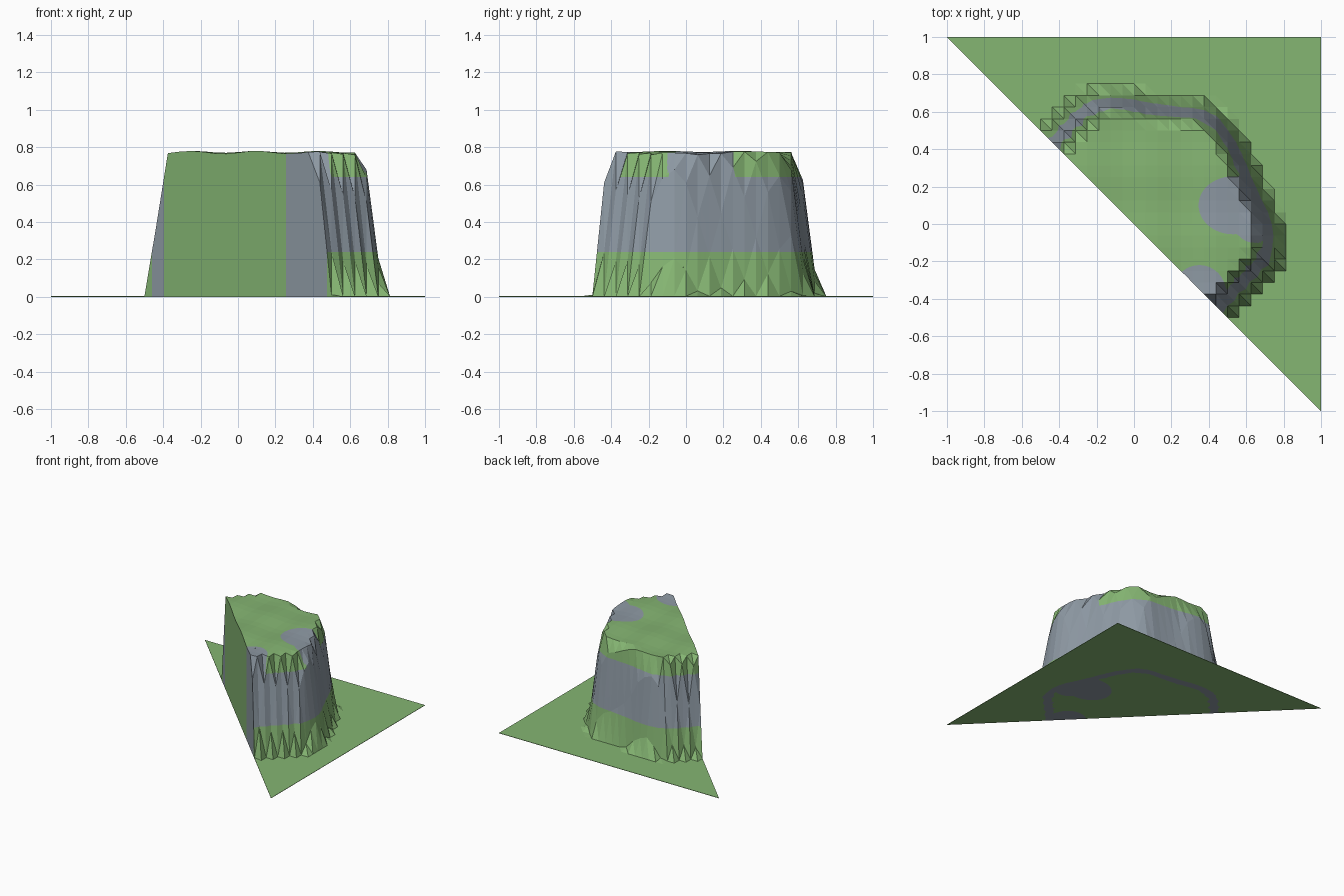
import bpy, math
from mathutils import Vector
from mathutils.geometry import intersect_point_line

if "Cube" in bpy.data.objects:
    bpy.data.objects.remove(bpy.data.objects["Cube"])

N, SUB = 32, 4            # grid cells per side, fine splits for the rock boundary
STEP = 2 / N
TOP, RAMP, GROUND = 0.772, 0.14, 0.003

# Line halfway up the cliff, seen from above
RIM = [Vector(p) for p in [
    (-.5, .3), (-.437, .437), (-.366, .516), (-.29, .596), (-.206, .644), (-.12, .657),
    (-.02, .65), (.083, .623), (.243, .607), (.35, .60), (.44, .553), (.52, .447),
    (.58, .318), (.634, .185), (.68, .094), (.718, 0), (.73, -.083), (.705, -.19),
    (.618, -.286), (.543, -.36), (.465, -.45), (.38, -.53)]]
LOOP = RIM + [Vector((-.6, -.6))]
# Bare rock patches on the plateau: centre x, y, radii
PATCHES = [(.53, .10, .185, .155), (.64, 0, .10, .10), (.35, -.36, .14, .14)]


def rim_distance(p):
    best = 9
    for a, b in zip(RIM, RIM[1:]):
        t = intersect_point_line(p, a, b)[1]
        best = min(best, (p - a.lerp(b, min(1, max(0, t)))).length)
    inside = False
    for a, b in zip(LOOP, LOOP[1:] + LOOP[:1]):
        if (a.y > p.y) != (b.y > p.y) and p.x < a.x + (b.x - a.x) * (p.y - a.y) / (b.y - a.y):
            inside = not inside
    return best if inside else -best


def grid_point(i, j):
    p = Vector((-1 + i * STEP, -1 + j * STEP))
    t = min(1, max(0, rim_distance(p) / RAMP + .5))
    s = t * t * (3 - 2 * t)
    wave = .005 * math.cos(math.tau * (p.x + .24) / .335) + .003 * math.cos(math.tau * (p.y + .1) / .38)
    return Vector((p.x, p.y, max(GROUND, s * (TOP + wave))))


def rockiness(p):
    """Positive on the cliff band and on the bare patches."""
    band = min(p.z - .24, .64 - p.z) / 8
    patch = max(1 - math.hypot((p.x - x) / a, (p.y - y) / b) for x, y, a, b in PATCHES) * .1
    return max(band, min(patch, p.z - .4))


def clip(poly, sign):
    out = []
    for k, (p, f) in enumerate(poly):
        q, g = poly[(k + 1) % len(poly)]
        if f * sign >= 0:
            out.append(p)
        if f * g < 0:
            out.append(p.lerp(q, f / (f - g)))
    return out


verts, faces, mats, index = [], [], [], {}


def vid(p):
    key = (round(p.x, 5), round(p.y, 5), round(p.z, 5))
    if key not in index:
        index[key] = len(verts)
        verts.append(key)
    return index[key]


def face(points, mat):
    ids = list(dict.fromkeys(vid(p) for p in points))
    if len(ids) > 2:
        faces.append(ids)
        mats.append(mat)


def on_edge(p, q):
    return any(abs(f(p)) < 1e-5 and abs(f(q)) < 1e-5
               for f in (lambda v: v.x + v.y, lambda v: v.x - 1, lambda v: v.y - 1))


def column(points, mat):
    """Top face, matching underside face and any outer walls."""
    low = [Vector((p.x, p.y, 0)) for p in points]
    face(points, mat)
    face(low[::-1], mat)
    for k in range(len(points)):
        n = (k + 1) % len(points)
        if on_edge(points[k], points[n]):
            face([low[k], low[n], points[n], points[k]], mat)


def terrain_triangle(a, b, c):
    pts = {(u, v): a + (b - a) * (u / SUB) + (c - a) * (v / SUB)
           for u in range(SUB + 1) for v in range(SUB + 1 - u)}
    val = {k: rockiness(p) for k, p in pts.items()}
    if min(val.values()) >= 0 or max(val.values()) < 0:
        column([a, b, c], int(val[0, 0] >= 0))
        return
    for u, v in pts:
        for tri in ([(u, v), (u + 1, v), (u, v + 1)],
                    [(u + 1, v + 1), (u, v + 1), (u + 1, v)]):
            if all(k in pts for k in tri):
                poly = [(pts[k], val[k]) for k in tri]
                for mat, sign in ((0, -1), (1, 1)):
                    part = clip(poly, sign)
                    if len(part) > 2:
                        column(part, mat)


# Half-tile terrain, cut along the diagonal
H = {(i, j): grid_point(i, j) for i in range(N + 1) for j in range(N + 1) if i + j >= N}
for i in range(N):
    for j in range(N):
        if i + j >= N:
            terrain_triangle(H[i, j], H[i + 1, j], H[i, j + 1])
        if i + j + 1 >= N:
            terrain_triangle(H[i + 1, j + 1], H[i, j + 1], H[i + 1, j])

mesh = bpy.data.meshes.new("plateau_terrain")
mesh.from_pydata(verts, [], faces)
for name, col in (("grass green", (.235, .465, .17, 1)), ("cliff grey", (.27, .32, .37, 1))):
    m = bpy.data.materials.new(name)
    m.diffuse_color = col
    m.use_nodes = True
    m.node_tree.nodes["Principled BSDF"].inputs["Base Color"].default_value = m.diffuse_color
    mesh.materials.append(m)
mesh.polygons.foreach_set("material_index", mats)
mesh.update()
bpy.context.collection.objects.link(bpy.data.objects.new("plateau_terrain", mesh))
